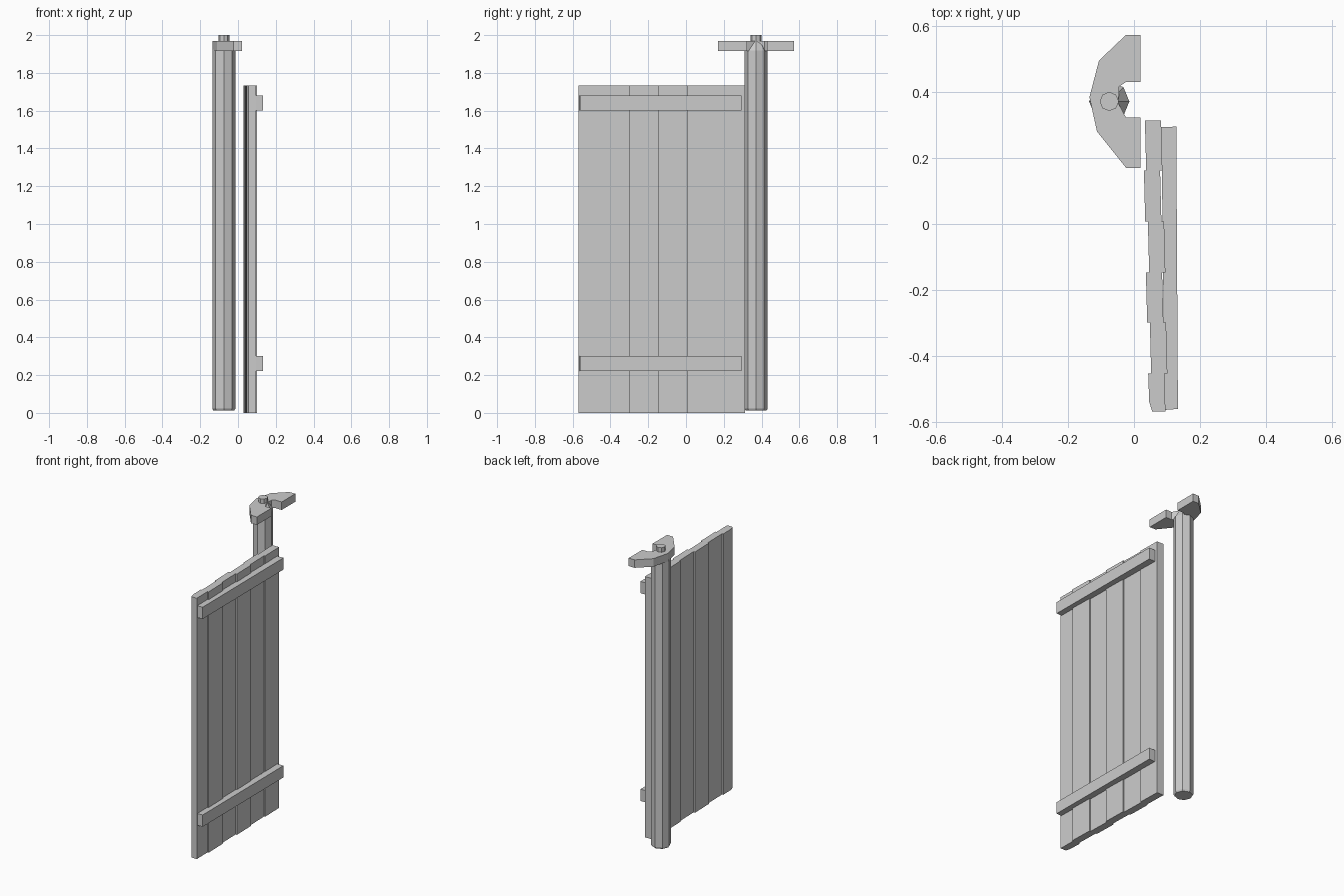
import bpy, bmesh, math

if "Cube" in bpy.data.objects:
    bpy.data.objects.remove(bpy.data.objects["Cube"])


def make_object(name, bm):
    bmesh.ops.recalc_face_normals(bm, faces=bm.faces)
    mesh = bpy.data.meshes.new(name)
    bm.to_mesh(mesh)
    bm.free()
    obj = bpy.data.objects.new(name, mesh)
    bpy.context.collection.objects.link(obj)
    return obj


def extrude_outline(name, points, z0, z1):
    """Solid from a plan outline raised between two heights."""
    bm = bmesh.new()
    face = bm.faces.new([bm.verts.new((x, y, z0)) for x, y in points])
    top = bmesh.ops.extrude_face_region(bm, geom=[face])["geom"]
    bmesh.ops.translate(bm, vec=(0, 0, z1 - z0),
                        verts=[v for v in top if isinstance(v, bmesh.types.BMVert)])
    return make_object(name, bm)


def lathe(name, centre, profile, sides=8):
    """Faceted turned solid from (radius, height) pairs."""
    bm = bmesh.new()
    rings = []
    for r, z in profile:
        rings.append([bm.verts.new((centre[0] + r * math.cos(2 * math.pi * i / sides),
                                    centre[1] + r * math.sin(2 * math.pi * i / sides), z))
                      for i in range(sides)])
    for a, b in zip(rings, rings[1:]):
        for i in range(sides):
            j = (i + 1) % sides
            bm.faces.new((a[i], a[j], b[j], b[i]))
    bm.faces.new(rings[0])
    bm.faces.new(rings[-1])
    return make_object(name, bm)


# Octagonal hinge post, shouldered into a narrow peg
lathe("hinge_post", (-0.075, 0.371),
      [(0.055, 0.012), (0.061, 0.022), (0.061, 1.918), (0.029, 1.97), (0.029, 2.0)])

# Crescent bracket around the peg
extrude_outline("crescent_bracket", [
    (0.02, 0.573), (-0.024, 0.573), (-0.106, 0.495), (-0.135, 0.384),
    (-0.112, 0.28), (-0.024, 0.17), (0.02, 0.17), (0.02, 0.322),
    (-0.024, 0.322), (-0.047, 0.365), (-0.045, 0.416), (-0.024, 0.43),
    (0.02, 0.43)], 1.917, 1.97)

# Door planks, slightly staggered in depth
edges = [0.313, 0.162, 0.008, -0.147, -0.298, -0.453, -0.568]
depths = [0.033, 0.030, 0.042, 0.036, 0.048, 0.043]
for i, x in enumerate(depths):
    y0, y1 = edges[i], edges[i + 1]
    outline = [(x, y0), (x + 0.049, y0), (x + 0.053, y1), (x + 0.004, y1)]
    if i == 5:  # chamfered free edge
        outline = [(x, y0), (x + 0.05, y0), (x + 0.052, y1),
                   (x + 0.012, y1), (x + 0.003, y1 + 0.03)]
    extrude_outline(f"plank_{i + 1}", outline, 0.0, 1.732)

# Horizontal battens
for name, z in (("lower_batten", 0.222), ("upper_batten", 1.602)):
    extrude_outline(name, [(0.083, 0.293), (0.128, 0.295),
                           (0.133, -0.56), (0.093, -0.563)], z, z + 0.078)
